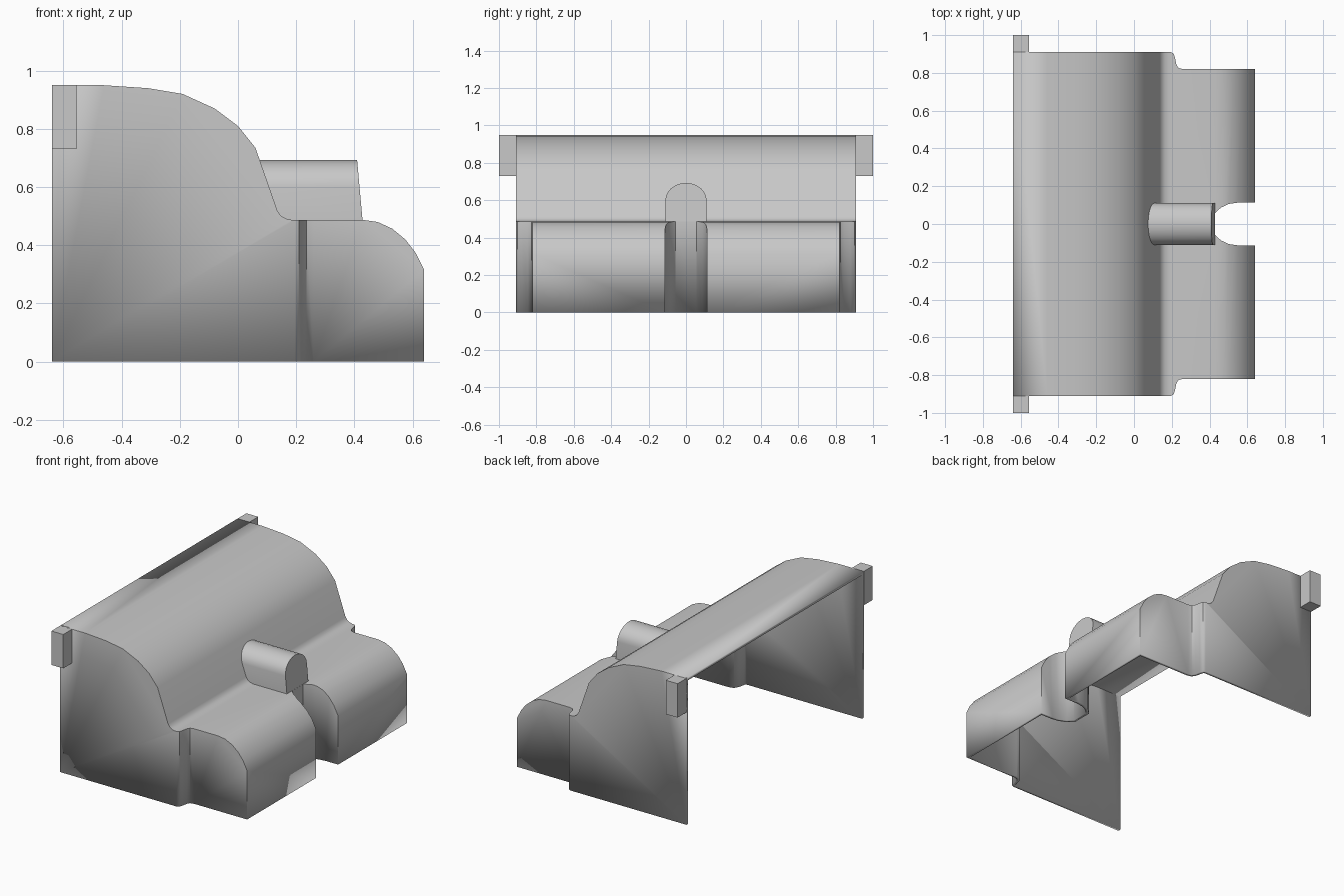
import bpy, bmesh
from math import sin, cos, radians

cube = bpy.data.objects.get("Cube")
if cube:
    bpy.data.objects.remove(cube, do_unlink=True)

grey = bpy.data.materials.new("plain grey")
grey.use_nodes = True
grey.diffuse_color = (0.58, 0.58, 0.58, 1)
grey.node_tree.nodes["Principled BSDF"].inputs["Base Color"].default_value = grey.diffuse_color


def loft(name, ring_a, ring_b):
    """Solid between two matching rings of points."""
    bm = bmesh.new()
    a = [bm.verts.new(p) for p in ring_a]
    b = [bm.verts.new(p) for p in ring_b]
    bm.faces.new(a)
    bm.faces.new(b[::-1])
    for i in range(len(a)):
        j = (i + 1) % len(a)
        bm.faces.new((a[j], a[i], b[i], b[j]))
    bmesh.ops.recalc_face_normals(bm, faces=bm.faces)
    mesh = bpy.data.meshes.new(name)
    bm.to_mesh(mesh)
    bm.free()
    mesh.materials.append(grey)
    obj = bpy.data.objects.new(name, mesh)
    bpy.context.collection.objects.link(obj)
    return obj


def smooth(obj, angle):
    bpy.ops.object.select_all(action='DESELECT')
    obj.select_set(True)
    bpy.context.view_layer.objects.active = obj
    bpy.ops.object.shade_smooth_by_angle(angle=radians(angle))


# Side profile of the hood, step and rounded nose (x, z)
BACK, FRONT, STEP = -0.64, 0.64, 0.487
profile = [(BACK, 0), (BACK, 0.95), (-0.46, 0.95), (-0.31, 0.94), (-0.19, 0.92),
           (-0.08, 0.87), (0, 0.81), (0.06, 0.735), (0.135, 0.52), (0.147, 0.502),
           (0.163, 0.492), (0.185, STEP), (0.43, STEP), (0.48, 0.48), (0.53, 0.457),
           (0.575, 0.42), (0.61, 0.375), (FRONT, 0.315), (FRONT, 0)]
shell = loft("cover_shell", [(x, -1.2, z) for x, z in profile],
             [(x, 1.2, z) for x, z in profile])

# Plan outline: jogged ends and a round-ended slot in the nose (x, y)
half = [(-0.8, 0.91), (0.195, 0.91), (0.21, 0.902), (0.217, 0.88), (0.224, 0.845),
        (0.235, 0.826), (0.26, 0.82), (0.8, 0.82), (0.8, 0.113)]
half += [(0.55 - 0.14 * cos(radians(a)), 0.113 * sin(radians(a))) for a in (90, 70, 50, 30)]
plan = half + [(x, -y) for x, y in reversed(half)]
cutter = loft("plan_cutter", [(x, y, -0.2) for x, y in plan], [(x, y, 1.2) for x, y in plan])

mod = shell.modifiers.new("plan", 'BOOLEAN')
mod.operation, mod.solver, mod.object = 'INTERSECT', 'EXACT', cutter
bpy.context.view_layer.update()
solid = shell.evaluated_get(bpy.context.evaluated_depsgraph_get())
trimmed = bpy.data.meshes.new_from_object(solid)
shell.modifiers.clear()
shell.data = trimmed
bpy.data.objects.remove(cutter, do_unlink=True)

# Open the back and the underside, leaving a thin wall
bm = bmesh.new()
bm.from_mesh(trimmed)
opened = [f for f in bm.faces if f.normal.z < -0.9 or
          (f.normal.x < -0.9 and f.calc_center_median().x < BACK + 0.01)]
bmesh.ops.delete(bm, geom=opened, context='FACES')
bm.to_mesh(trimmed)
bm.free()
smooth(shell, 35)
wall = shell.modifiers.new("wall", 'SOLIDIFY')
wall.thickness, wall.offset, wall.use_even_offset = 0.018, -1, True

# Arched boss on the step, with a sloping end
arch = [(-0.11, STEP - 0.005), (-0.11, 0.6)]
arch += [(-0.11 * cos(radians(a)), 0.6 + 0.093 * sin(radians(a))) for a in range(15, 180, 15)]
arch += [(0.11, 0.6), (0.11, STEP - 0.005)]
boss = loft("arched_boss", [(0.14 - 0.35 * (z - STEP), y, z) for y, z in arch],
            [(0.428 - 0.09 * (z - STEP), y, z) for y, z in arch])
smooth(boss, 35)

# Square lugs at the top of the back edge
for name, s in (("left_lug", 1), ("right_lug", -1)):
    ring = [(BACK, 0.73), (-0.555, 0.73), (-0.555, 0.95), (BACK, 0.95)]
    loft(name, [(x, s * 0.9, z) for x, z in ring], [(x, s, z) for x, z in ring])
